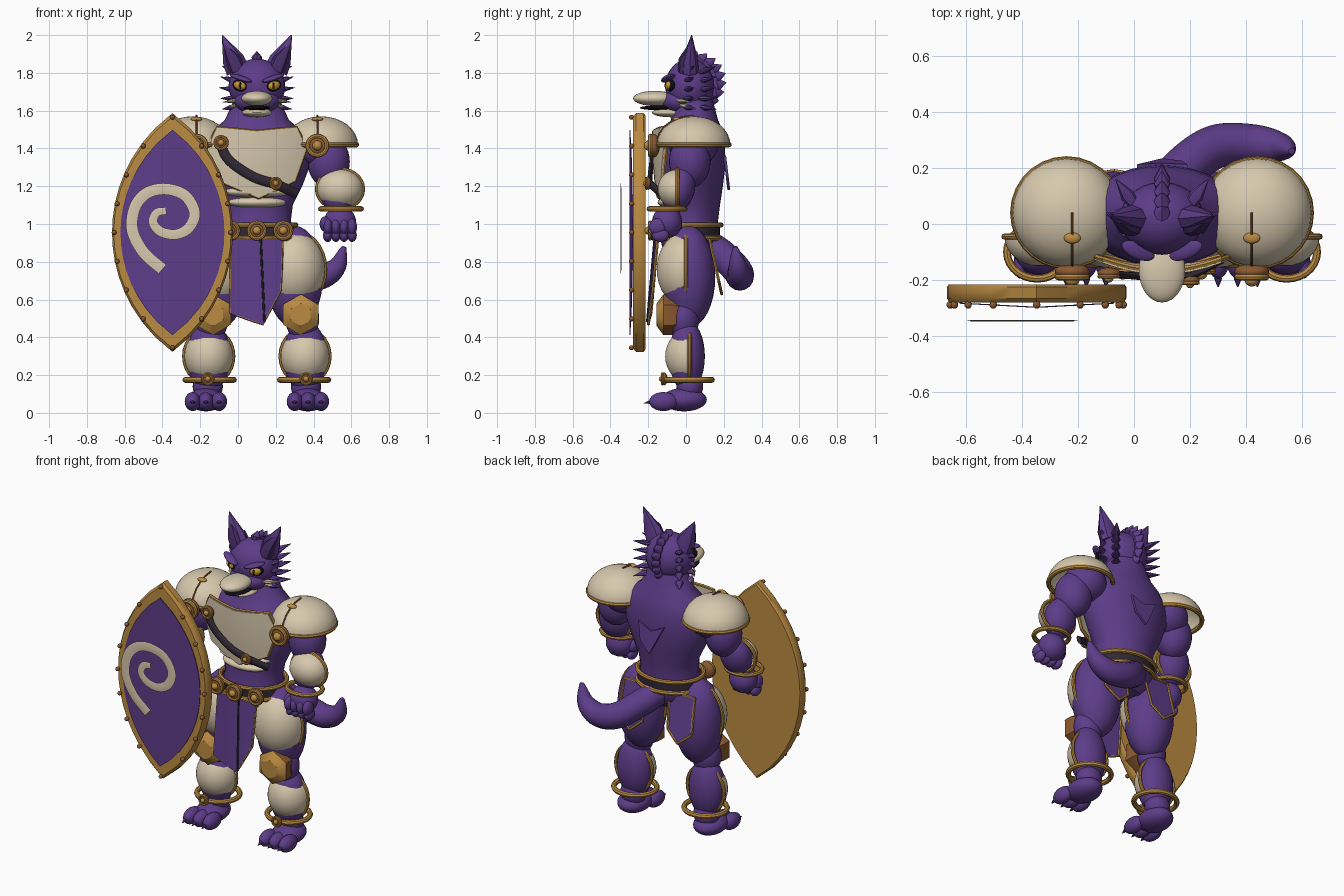
import bpy, bmesh
from math import sin, cos, pi, radians, sqrt
from mathutils import Vector, Matrix, Euler

if "Cube" in bpy.data.objects:
    bpy.data.objects.remove(bpy.data.objects["Cube"])

BODY_X = 0.1  # the figure stands off-centre because of its shield


def material(name, *rgb):
    m = bpy.data.materials.new(name)
    m.use_nodes = True
    m.diffuse_color = (*rgb, 1)
    m.node_tree.nodes["Principled BSDF"].inputs["Base Color"].default_value = (*rgb, 1)
    return m


MATS = [material("purple fur", .11, .046, .25), material("cream", .68, .58, .42),
        material("gold", .50, .26, .055), material("copper", .26, .1, .03),
        material("dark leather", .03, .021, .035), material("black", .005, .004, .006),
        material("amber eye", .6, .32, .03), material("dark purple", .06, .025, .13)]
PURPLE, CREAM, GOLD, COPPER, LEATHER, BLACK, AMBER, DARK = range(len(MATS))


def finish(name, bm, pair=False):
    """Turn a bmesh into an object; pair mirrors it across the body."""
    bmesh.ops.recalc_face_normals(bm, faces=bm.faces)
    me = bpy.data.meshes.new(name)
    bm.to_mesh(me)
    bm.free()
    for m in MATS:
        me.materials.append(m)
    ob = bpy.data.objects.new(name, me)
    ob.location.x = BODY_X
    bpy.context.collection.objects.link(ob)
    bpy.ops.object.select_all(action='DESELECT')
    ob.select_set(True)
    bpy.context.view_layer.objects.active = ob
    bpy.ops.object.shade_smooth_by_angle(angle=radians(40))
    if pair:
        ob.modifiers.new("Mirror", 'MIRROR').use_mirror_merge = False
    return ob


def skin(bm, rings, mi, loop=False):
    for a, b in zip(rings, rings[1:] + (rings[:1] if loop else [])):
        for i in range(len(a)):
            bm.faces.new((a[i - 1], a[i], b[i], b[i - 1])).material_index = mi
    if not loop:
        for r in (rings[0], rings[-1]):
            bm.faces.new(r).material_index = mi


def tube(bm, pts, radii, mi=0, ref=(0, 0, 1), loop=False, n=8, flat=1.0):
    pts = [Vector(p) for p in pts]
    k, rings = len(pts), []
    if isinstance(radii, float):
        radii = [radii] * k
    for i, p in enumerate(pts):
        a = pts[i - 1] if loop or i else p
        b = pts[(i + 1) % k] if loop or i < k - 1 else p
        t = (b - a).normalized()
        s = t.cross(Vector(ref)).normalized()
        up = s.cross(t) * flat
        rings.append([bm.verts.new(p + radii[i] * (s * cos(q) + up * sin(q)))
                      for q in (2 * pi * j / n for j in range(n))])
    skin(bm, rings, mi, loop)


def spike(bm, base, tip, r, mi=0, ref=(0, 0, 1), flat=.6):
    base, tip = Vector(base), Vector(tip)
    tube(bm, [base, base.lerp(tip, .35), tip], [.7 * r, r, .002], mi, ref, flat=flat)


def ring(bm, c, rx, ry, thick, mi=GOLD, axes=(0, 1)):
    pts = []
    for i in range(28):
        p = Vector(c)
        p[axes[0]] += rx * cos(i * pi / 14)
        p[axes[1]] += ry * sin(i * pi / 14)
        pts.append(p)
    ref = Vector((1, 1, 1))
    ref[axes[0]] = ref[axes[1]] = 0
    tube(bm, pts, thick, mi, ref, True)


def ball(bm, c, r, mi=0, rot=(0, 0, 0), lim=None):
    """Ellipsoid; lim keeps only the cap above that local height."""
    verts = bmesh.ops.create_uvsphere(bm, u_segments=28, v_segments=16, radius=1)["verts"]
    if lim is not None:
        bmesh.ops.delete(bm, geom=[v for v in verts if v.co.z < lim - .01], context='VERTS')
        verts = [v for v in verts if v.is_valid]
    m = Matrix.Translation(c) @ Euler(rot).to_matrix().to_4x4() @ Matrix.Diagonal((*r, 1))
    bmesh.ops.transform(bm, matrix=m, verts=verts)
    for f in {f for v in verts for f in v.link_faces}:
        f.material_index = mi


def shell(bm, c, rx, ry, rz):
    """Cream armour over the front half of a limb, with a gold rim."""
    ball(bm, c, (rx, rz, ry), CREAM, (pi / 2, 0, 0), 0)
    ring(bm, c, rx, rz, .011, axes=(0, 2))


def loft(bm, rows, mi=0, n=32):
    skin(bm, [[bm.verts.new((rx * cos(2 * pi * i / n), cy + ry * sin(2 * pi * i / n), z))
               for i in range(n)] for z, cy, rx, ry in rows], mi)


def plate(bm, outline, depth, thick, mi, trim=None, cuts=3):
    """Panel bent onto y = depth(x, z), with an optional gold trim."""
    tmp = bmesh.new()
    tmp.faces.new([tmp.verts.new((x, 0, z)) for x, z in outline])
    bmesh.ops.triangulate(tmp, faces=tmp.faces)
    if cuts:
        bmesh.ops.subdivide_edges(tmp, edges=tmp.edges, cuts=cuts, use_grid_fill=True)
    for v in tmp.verts:
        v.co.y = depth(v.co.x, v.co.z)
    bmesh.ops.solidify(tmp, geom=tmp.faces, thickness=thick)
    for f in tmp.faces:
        f.material_index = mi
    me = bpy.data.meshes.new("panel")
    tmp.to_mesh(me)
    tmp.free()
    bm.from_mesh(me)
    bpy.data.meshes.remove(me)
    if trim:
        pts = []
        for a, b in zip(outline, outline[1:] + outline[:1]):
            for t in (0, .25, .5, .75):
                x, z = a[0] + (b[0] - a[0]) * t, a[1] + (b[1] - a[1]) * t
                pts.append((x, depth(x, z), z))
        tube(bm, pts, trim, GOLD, (0, 1, 0), True, 6)


def boss(bm, c, r):
    x, y, z = c
    ball(bm, c, (r, r * .5, r), COPPER)
    ring(bm, (x, y - r * .3, z), r * .82, r * .82, r * .2, axes=(0, 2))
    ball(bm, (x, y - r * .45, z), (r * .42, r * .4, r * .42), GOLD)


def smooth(pts, k=6):
    v = [Vector(p) for p in pts]
    v = [2 * v[0] - v[1]] + v + [2 * v[-1] - v[-2]]
    out = []
    for a, b, c, d in zip(v, v[1:], v[2:], v[3:]):
        for t in (i / k for i in range(k)):
            out.append(.5 * (2 * b + (c - a) * t + (2 * a - 5 * b + 4 * c - d) * t * t
                             + (3 * b - a - 3 * c + d) * t ** 3))
    return out + [v[-2]]


# torso, neck and back plate
bm = bmesh.new()
loft(bm, [(.8, .02, .1, .09), (.86, .02, .18, .14), (.93, .015, .2, .155), (1.02, .02, .18, .15),
          (1.1, .03, .19, .15), (1.2, .03, .24, .165), (1.32, .03, .285, .18), (1.43, .03, .28, .175),
          (1.5, .04, .23, .15), (1.55, .045, .17, .125), (1.66, .04, .12, .1)])
plate(bm, [(-.09, 1.36), (0, 1.32), (.09, 1.36), (.07, 1.25), (0, 1.18)],
      lambda x, z: .215 + .12 * (1.34 - z), .015, PURPLE)
finish("torso", bm)

# belly bands and chest armour
bm = bmesh.new()
ball(bm, (0, -.06, 1.115), (.155, .09, .036), CREAM)
ball(bm, (0, -.06, 1.17), (.18, .1, .036), CREAM)
finish("belly_bands", bm)
bm = bmesh.new()
plate(bm, [(-.21, 1.51), (0, 1.49), (.21, 1.51), (.26, 1.4), (.2, 1.23), (.01, 1.14), (-.2, 1.23),
           (-.26, 1.4)], lambda x, z: -.165 + .9 * x * x + .25 * (1.45 - z) ** 2, .015, CREAM, .01)
finish("chest_plate", bm)
bm = bmesh.new()
tube(bm, smooth([(-.2, -.17, 1.44), (-.15, -.18, 1.34), (-.02, -.19, 1.25), (.1, -.185, 1.21),
                 (.21, -.13, 1.16)]), .026, LEATHER, (0, 1, 0), flat=.5)
boss(bm, (-.19, -.175, 1.43), .04)
boss(bm, (.1, -.2, 1.215), .034)
finish("chest_strap", bm)

# belt
bm = bmesh.new()
loft(bm, [(.925, .015, .206, .165), (.99, .015, .2, .165)], LEATHER)
for z in (.925, .995):
    ring(bm, (0, .015, z), .206, .17, .014)
for x in (-.14, 0, .14):
    boss(bm, (x, -.175 + abs(x) * .15, .965), .052)
finish("belt", bm)

# hanging cloths
bm = bmesh.new()
front = lambda x, z: -.15 - .09 * (.92 - z) - .08 * (.13 - abs(x))
plate(bm, [(-.135, .92), (.135, .92), (.125, .65), (.03, .47), (-.14, .53)], front, .008, PURPLE, .008)
tube(bm, [(.02 + .01 * i, front(0, z) - .006, z) for i, z in enumerate((.92, .7, .48))], .006, LEATHER, (0, 1, 0))
finish("front_cloth", bm)
bm = bmesh.new()
plate(bm, [(.07, .92), (.25, .92), (.26, .7), (.17, .63), (.09, .7)],
      lambda x, z: .125 + .22 * (.92 - z), .008, PURPLE, .008)
finish("rear_cloths", bm, True)

# tail
bm = bmesh.new()
path = smooth([(0, .1, .9), (.08, .2, .83), (.19, .275, .75), (.32, .285, .72), (.42, .275, .77), (.462, .26, .88)])
tube(bm, path, [.078 * (1 - (i / len(path)) ** 4) + .002 for i in range(len(path))], n=16)
finish("tail", bm)

# legs
bm = bmesh.new()
ball(bm, (.2, .015, .72), (.15, .14, .27))
ball(bm, (.24, -.01, .5), (.09, .08, .12))
ball(bm, (.255, .005, .3), (.115, .095, .19))
ball(bm, (.26, .02, .14), (.08, .07, .08))
finish("legs", bm, True)
bm = bmesh.new()
shell(bm, (.2, 0, .76), .162, .155, .2)
shell(bm, (.255, .02, .3), .13, .13, .145)
finish("leg_armour", bm, True)
bm = bmesh.new()
skin(bm, [[bm.verts.new((.232 + r * cos(i * pi / 3 + .5), y, .52 + r * sin(i * pi / 3 + .5)))
           for i in range(6)] for y, r in ((0, .07), (-.07, .108), (-.12, .108), (-.155, .06))], COPPER)
bm.normal_update()
for f in bm.faces:
    if f.calc_center_median().y < -.125:
        f.material_index = GOLD
finish("knee_guards", bm, True)
bm = bmesh.new()
ring(bm, (.25, .015, .175), .128, .122, .016)
boss(bm, (.26, -.115, .18), .034)
finish("ankle_rings", bm, True)
bm = bmesh.new()
ball(bm, (.27, -.01, .07), (.095, .12, .062))
for x in (.2, .27, .34):
    ball(bm, (x, -.12, .06), (.042, .075, .05))
    spike(bm, (x, -.18, .06), (x, -.225, .05), .014, DARK)
finish("feet", bm, True)

# arms
bm = bmesh.new()
ball(bm, (.31, .04, 1.42), (.13, .13, .12))
ball(bm, (.38, .02, 1.33), (.112, .11, .14))
ball(bm, (.43, -.04, 1.18), (.1, .085, .125), rot=(-.3, 0, 0))
finish("arms", bm, True)
bm = bmesh.new()
shell(bm, (.44, -.045, 1.185), .122, .105, .105)
ring(bm, (.445, -.1, 1.08), .108, .095, .014)
finish("forearm_armour", bm, True)
bm = bmesh.new()
ball(bm, (.44, -.1, 1.01), (.085, .08, .085))
for i in range(4):
    x = .375 + i * .043
    ball(bm, (x, -.15, .985), (.026, .045, .045))
    ball(bm, (x, -.135, .94), (.025, .045, .035))
ball(bm, (.36, -.13, 1.0), (.028, .05, .04))
finish("hands", bm, True)

# shoulder pads
bm = bmesh.new()
ball(bm, (.34, .04, 1.42), (.195, .195, .15), CREAM, lim=0)
ring(bm, (.34, .04, 1.42), .188, .188, .014)
boss(bm, (.32, -.17, 1.415), .062)
ball(bm, (.32, -.05, 1.555), (.03, .02, .012), GOLD)
tube(bm, [(.32, .04 - .195 * sin(a), 1.424 + .15 * cos(a)) for a in (0, .3, .6, .9, 1.2, 1.5)], .005, COPPER, (1, 0, 0))
finish("shoulder_pads", bm, True)

# head, muzzle and jaw
bm = bmesh.new()
ball(bm, (0, .02, 1.73), (.15, .13, .145))
ball(bm, (0, -.03, 1.65), (.12, .1, .07))
finish("head", bm)
bm = bmesh.new()
ball(bm, (0, -.165, 1.665), (.083, .115, .04), CREAM)
ball(bm, (0, -.08, 1.59), (.08, .1, .025), CREAM)
ball(bm, (0, -.13, 1.615), (.07, .115, .013), BLACK)
finish("muzzle", bm)

# eyes and brows
bm = bmesh.new()
ball(bm, (.09, -.082, 1.733), (.042, .02, .03), BLACK, (0, -.25, .4))
ball(bm, (.09, -.09, 1.733), (.034, .02, .023), AMBER, (0, -.25, .4))
ball(bm, (.087, -.108, 1.733), (.007, .005, .018), BLACK)
ball(bm, (.085, -.095, 1.772), (.065, .03, .014), PURPLE, (0, -.3, .4))
finish("eyes", bm, True)

# ears
bm = bmesh.new()
for y, k, mi in ((.02, 1, PURPLE), (-.012, .65, DARK)):
    tube(bm, [(.1, y, 1.81), (.125, y, 1.87), (.183, .03, 1.92 + .08 * k)],
         [.064 * k, .058 * k, .003], mi, (0, 1, 0), flat=.75)
finish("ears", bm, True)

# fur spikes
bm = bmesh.new()
for i in range(5):
    z = 1.62 + .045 * i
    spike(bm, (.115, .0, z), (.2 - .008 * abs(i - 2), .04, z + .012 * (i - 1)), .024)
    spike(bm, (.1, .07, z), (.165, .16, z + .012 * (i - 1)), .026)
finish("cheek_fur", bm, True)
bm = bmesh.new()
for i in range(3):
    spike(bm, (.1, -.05 + .02 * i, 1.655 - .025 * i), (.18 - .015 * i, .03 + .02 * i, 1.645 - .035 * i), .02, CREAM)
finish("cheek_whiskers", bm, True)
bm = bmesh.new()
for i in range(8):
    a = .1 + i * .29
    y, z = .02 + .12 * sin(a), 1.73 + .135 * cos(a)
    spike(bm, (0, y, z), (0, y + .075 * sin(a + .25), z + .05 * cos(a * .8)), .036, ref=(1, 0, 0), flat=.8)
finish("head_crest", bm)

# shield
SX, SZ = -.447, .955


def lens(k):
    right = [(sqrt(.784 ** 2 - z * z) - .464, z) for z in (-.632 + .079 * i for i in range(17))]
    pts = right + [(-x, -z) for x, z in right[1:-1]]
    return [(SX + x * k, SZ + z * k) for x, z in pts]


bm = bmesh.new()
rings = [[bm.verts.new((x, y, z)) for x, z in lens(k)] for y, k in ((-.215, .98), (-.225, 1), (-.265, 1), (-.28, .97))]
skin(bm, rings, GOLD)
plate(bm, lens(.86), lambda x, z: -.284 - .015 * max(0, 1 - abs(x - SX) / .28), .004, PURPLE, cuts=1)
for x, z in lens(.965)[::2]:
    ball(bm, (x, -.288, z), (.013, .014, .013), COPPER)
finish("shield", bm)
bm = bmesh.new()
spiral = smooth([(x - BODY_X, -.345, z) for x, z in (
    (-.4, .76), (-.5, .85), (-.56, .97), (-.545, 1.09), (-.48, 1.165), (-.38, 1.185), (-.28, 1.15),
    (-.23, 1.06), (-.26, .98), (-.33, .945), (-.41, .96), (-.45, 1.01), (-.43, 1.06), (-.38, 1.07))])
tube(bm, spiral, [.031 - .012 * (i / len(spiral)) ** 3 for i in range(len(spiral))], CREAM, (0, 1, 0), flat=.08)
finish("shield_spiral", bm)
